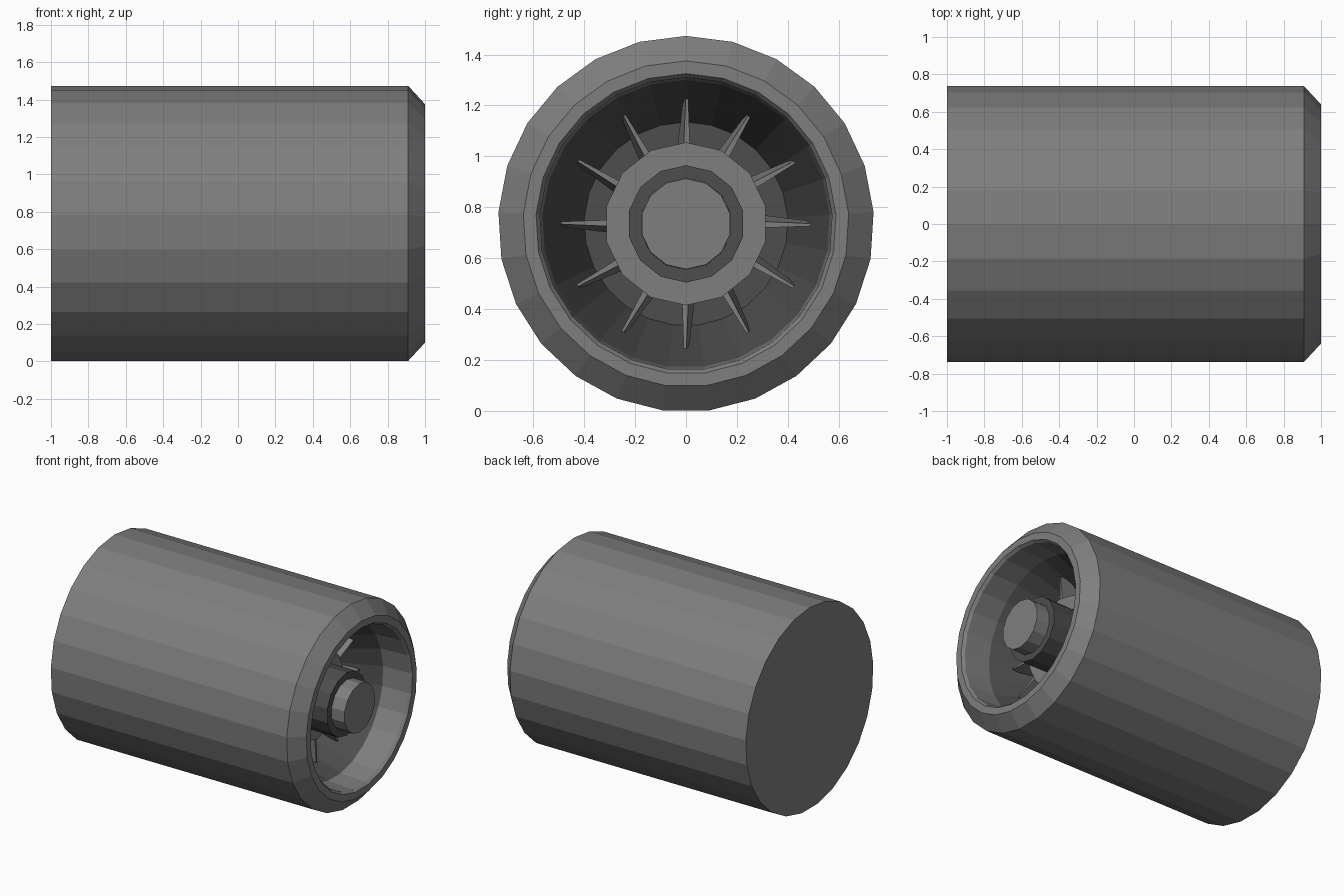
import bpy, bmesh, math
from mathutils import Matrix, Vector

cube = bpy.data.objects.get("Cube")
if cube:
    bpy.data.objects.remove(cube)

AXIS_HEIGHT = 0.735
R = 0.738  # outer radius


def material(name, v):
    m = bpy.data.materials.new(name)
    m.use_nodes = True
    m.diffuse_color = (v, v, v, 1)
    m.node_tree.nodes["Principled BSDF"].inputs["Base Color"].default_value = (v, v, v, 1)
    return m


grey = material("grey metal", 0.21)
dark = material("dark metal", 0.075)


def make_object(name, bm, mats):
    bmesh.ops.recalc_face_normals(bm, faces=bm.faces)
    mesh = bpy.data.meshes.new(name)
    bm.to_mesh(mesh)
    bm.free()
    for m in mats:
        mesh.materials.append(m)
    ob = bpy.data.objects.new(name, mesh)
    ob.location.z = AXIS_HEIGHT
    bpy.context.collection.objects.link(ob)


def lathe(name, profile, sides, dark_bands, dark_end=False):
    """Turn a list of (x, radius) around the x axis, capping both ends."""
    bm = bmesh.new()
    rings = []
    for x, r in profile:
        rings.append([bm.verts.new((x, r * math.sin(a), r * math.cos(a)))
                      for a in (math.tau * i / sides for i in range(sides))])
    for k, (a, b) in enumerate(zip(rings, rings[1:])):
        for i in range(sides):
            j = (i + 1) % sides
            f = bm.faces.new((a[i], a[j], b[j], b[i]))
            f.material_index = int(k in dark_bands)
    bm.faces.new(rings[0])
    bm.faces.new(rings[-1]).material_index = int(dark_end)
    make_object(name, bm, [grey, dark])


# Outer shell with bevelled lip, pale lining and dark tapered recess
lathe("engine_shell", [(-1, R), (0.91, R), (1, 0.64), (1, 0.59), (0.98, 0.575),
                       (0.78, 0.565), (0.35, 0.40)], 25, dark_bands=(5,), dark_end=True)

# Hub disc deep inside, long dark shaft and pale round tip
lathe("hub", [(0.34, 0.32), (0.64, 0.32), (0.64, 0.23), (0.88, 0.23),
              (0.88, 0.18), (0.985, 0.178)], 14, dark_bands=(2, 3))

# Twelve thin tapered blades around the hub
bm = bmesh.new()
for n in range(12):
    blade = bmesh.ops.create_cube(bm, size=1)["verts"]
    for v in blade:
        tip = v.co.z > 0
        x = (0.64 if tip else 0.63) if v.co.x > 0 else (0.54 if tip else 0.38)
        y = v.co.y * (0.01 if tip else 0.025) + (x - 0.6) * 0.1
        v.co = Vector((x, y, 0.49 if tip else 0.30))
    bmesh.ops.rotate(bm, verts=blade, cent=(0, 0, 0),
                     matrix=Matrix.Rotation(math.tau * n / 12, 3, 'X'))
make_object("turbine_blades", bm, [grey])
